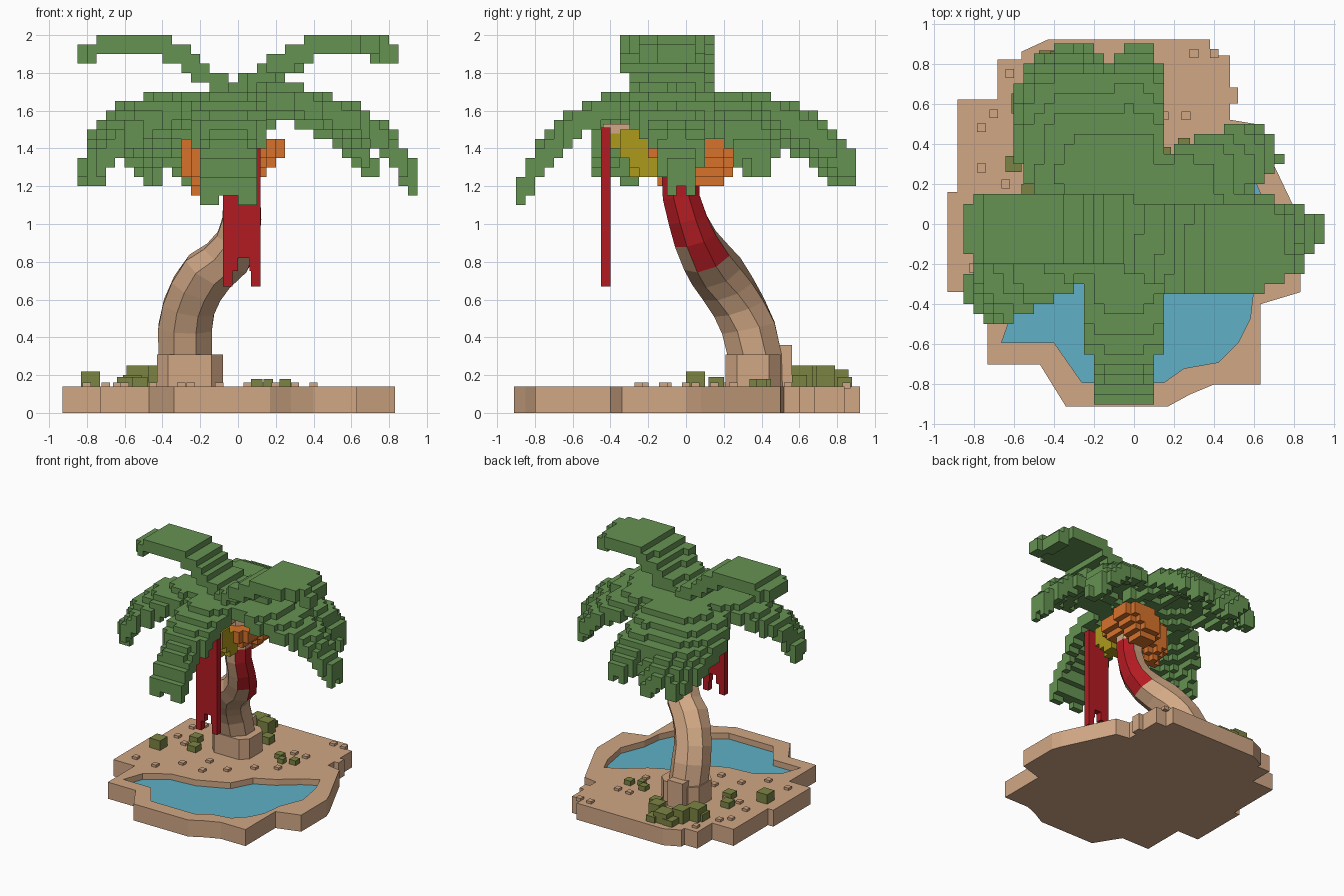
import bpy, bmesh, math
from mathutils import Vector

if "Cube" in bpy.data.objects:
    bpy.data.objects.remove(bpy.data.objects["Cube"])

V = 0.05  # block size of the leafy parts


def mat(name, rgb):
    m = bpy.data.materials.new(name)
    m.diffuse_color = (*rgb, 1)
    m.use_nodes = True
    m.node_tree.nodes["Principled BSDF"].inputs["Base Color"].default_value = m.diffuse_color
    return m


SAND = mat("sand_tan", (0.64, 0.39, 0.235))
WATER = mat("water_blue", (0.115, 0.44, 0.57))
GREEN = mat("leaf_green", (0.13, 0.29, 0.085))
OLIVE = mat("shrub_olive", (0.2, 0.23, 0.055))
RED = mat("cloth_red", (0.45, 0.011, 0.016))
ORANGE = mat("fruit_orange", (0.68, 0.17, 0.024))
YELLOW = mat("fruit_yellow", (0.42, 0.32, 0.012))


def finish(name, bm, *mats):
    bmesh.ops.recalc_face_normals(bm, faces=bm.faces)
    me = bpy.data.meshes.new(name)
    bm.to_mesh(me)
    bm.free()
    ob = bpy.data.objects.new(name, me)
    bpy.context.collection.objects.link(ob)
    for m in mats:
        me.materials.append(m)
    return ob


def prism(name, pts, z0, z1, m):
    bm = bmesh.new()
    f = bm.faces.new([bm.verts.new((x, y, z0)) for x, y in pts])
    r = bmesh.ops.extrude_face_region(bm, geom=[f])
    vs = [v for v in r["geom"] if isinstance(v, bmesh.types.BMVert)]
    bmesh.ops.translate(bm, verts=vs, vec=(0, 0, z1 - z0))
    if len(bm.faces) == len(pts) + 1:  # close the start cap if it was moved
        bm.faces.new([v for v in bm.verts if v not in vs])
    return finish(name, bm, m)


def boxes(name, items, m):
    """Each item is (x0, x1, y0, y1, z0, z1)."""
    bm = bmesh.new()
    for x0, x1, y0, y1, z0, z1 in items:
        vs = bmesh.ops.create_cube(bm, size=1)["verts"]
        for v in vs:
            v.co = ((x0 + x1) / 2 + v.co.x * (x1 - x0), (y0 + y1) / 2 + v.co.y * (y1 - y0),
                    (z0 + z1) / 2 + v.co.z * (z1 - z0))
    return finish(name, bm, m)


def blocks(name, cells, m):
    """Skin a set of grid cells with only their outer faces."""
    bm, cache = bmesh.new(), {}

    def vert(p):
        if p not in cache:
            cache[p] = bm.verts.new([c * V for c in p])
        return cache[p]
    for c in cells:
        for a in range(3):
            for s in (0, 1):
                n = list(c)
                n[a] += 2 * s - 1
                if tuple(n) in cells:
                    continue
                quad = []
                for i, j in ((0, 0), (1, 0), (1, 1), (0, 1)):
                    p = list(c)
                    p[a] += s
                    p[(a + 1) % 3] += i
                    p[(a + 2) % 3] += j
                    quad.append(vert(tuple(p)))
                bm.faces.new(quad if s else quad[::-1])
    me = bpy.data.meshes.new(name)
    bm.to_mesh(me)
    bm.free()
    me.materials.append(m)
    bpy.context.collection.objects.link(bpy.data.objects.new(name, me))


def cell(p):
    return tuple(math.floor(c / V) for c in p)


def frond(name, path, droop):
    """Path of (x, y, z, half width); the sides sag by droop."""
    cells = set()
    for a, b in zip(path, path[1:]):
        d = Vector((b[0] - a[0], b[1] - a[1], 0)).normalized()
        side = Vector((-d.y, d.x, 0))
        for i in range(25):
            t = i / 24
            x, y, z, w = [p + (q - p) * t for p, q in zip(a, b)]
            for j in range(-16, 17):
                s = j / 16
                p = Vector((x, y, z - droop * s * s)) + side * (w * s)
                cells.add(cell(p))
                cells.add(cell(p - Vector((0, 0, V))))
    blocks(name, cells, GREEN)


def clump(name, balls, m):
    cells = set()
    for x, y, z, rx, ry, rz in balls:
        for i in range(-9, 10):
            for j in range(-9, 10):
                for k in range(-9, 10):
                    c = cell((x + i * V, y + j * V, z + k * V))
                    q = [(n + 0.5) * V for n in c]
                    if ((q[0] - x) / rx) ** 2 + ((q[1] - y) / ry) ** 2 + ((q[2] - z) / rz) ** 2 <= 1:
                        cells.add(c)
    blocks(name, cells, m)


# island with a pond cut into it
island = prism("island", [
    (-0.93, -0.34), (-0.73, -0.34), (-0.73, -0.7), (-0.47, -0.7), (-0.34, -0.91), (0.17, -0.91),
    (0.28, -0.85), (0.4, -0.8), (0.63, -0.8), (0.63, -0.4), (0.83, -0.34), (0.83, 0), (0.8, 0.08),
    (0.6, 0.5), (0.48, 0.52), (0.48, 0.84), (0.38, 0.84), (0.38, 0.92), (-0.43, 0.92), (-0.56, 0.86),
    (-0.56, 0.82), (-0.68, 0.82), (-0.68, 0.62), (-0.88, 0.62), (-0.88, 0.16), (-0.93, 0.16)], 0, 0.14, SAND)
pond = [(-0.66, -0.59), (-0.4, -0.59), (-0.26, -0.79), (0.15, -0.79), (0.25, -0.72), (0.42, -0.69),
        (0.52, -0.59), (0.58, -0.47), (0.6, -0.3), (0.68, -0.1), (0.64, 0.13), (0.58, 0.27), (0.45, 0.2),
        (0.3, 0.08), (0.14, 0.0), (0.05, -0.17), (-0.2, -0.28), (-0.42, -0.3), (-0.6, -0.42)]
cutter = prism("pond_cutter", pond, 0.07, 0.3, SAND)
cutter.hide_render = True
cutter.hide_viewport = True
mod = island.modifiers.new("pond", "BOOLEAN")
mod.operation, mod.object, mod.solver = "DIFFERENCE", cutter, "EXACT"
prism("pond_water", pond, 0.065, 0.09, WATER)

# pebbles and shrubs
boxes("pebbles", [(x - .022, x + .022, y - .022, y + .022, 0.13, 0.16) for x, y in (
    (.15, .54), (.26, .54), (.3, .85), (.4, .85), (-.76, .48), (-.7, .55), (-.76, .28),
    (-.64, .2), (-.52, .2), (-.8, -.22), (-.45, -.1), (-.25, -.12), (-.1, .0), (.05, .15), (.2, .25),
    (-.6, -.25), (-.3, .05), (-.62, .75))] + [(.46, .52, .6, .68, 0, .14)], SAND)
boxes("shrubs", [(x - r, x + r, y - r, y + r, 0.13, z) for x, y, r, z in (
    (-.78, .05, .05, .22), (-.52, .16, .04, .19), (-.6, .3, .04, .19), (-.53, .62, .06, .25),
    (-.46, .72, .05, .25), (-.56, .6, .05, .2), (-.36, .8, .06, .23), (-.25, .74, .05, .25),
    (-.28, .84, .04, .19), (-.43, .82, .045, .19), (.1, .42, .03, .18), (.16, .36, .025, .18),
    (.25, .4, .03, .18), (-.14, .6, .04, .2))], OLIVE)

# leaning trunk with a cloth wrapped on its right side
path = [(-.28, .37, .12, .145), (-.28, .365, .3, .145), (-.28, .33, .45, .145), (-.26, .28, .56, .14),
        (-.215, .22, .66, .14), (-.15, .16, .75, .14), (-.06, .11, .82, .13), (.0, .05, .92, .115),
        (.02, .01, 1.02, .105), (.02, -.025, 1.14, .1), (.02, -.03, 1.25, .1), (.02, -.02, 1.6, .095)]
bm = bmesh.new()
rings = []
for i, (x, y, z, r) in enumerate(path):
    p, q = path[max(i - 1, 0)], path[min(i + 1, len(path) - 1)]
    t = Vector(q[:3]) - Vector(p[:3])
    t.z *= 1.6
    t.normalize()
    u = Vector((0, 1, 0)).cross(t).normalized()
    w = t.cross(u)
    ring = []
    for k in range(8):
        a = math.pi / 8 + k * math.pi / 4
        ring.append(bm.verts.new(Vector((x, y, z)) + (u * math.cos(a) + w * math.sin(a)) * r * 1.06))
    rings.append(ring)
for i, (a, b) in enumerate(zip(rings, rings[1:])):
    for k in range(8):
        f = bm.faces.new((a[k], a[(k + 1) % 8], b[(k + 1) % 8], b[k]))
        f.material_index = 1 if 6 <= i <= 9 and k in ((0, 7) if i < 7 else (0, 6, 7)) else 0
bm.faces.new(rings[0][::-1])
bm.faces.new(rings[-1])
finish("trunk", bm, SAND, RED)
prism("trunk_foot", [(-.43, .27), (-.37, .21), (-.14, .21), (-.08, .27), (-.08, .44), (-.14, .5), (-.37, .5),
                     (-.43, .44)], .13, .31, SAND)
boxes("trunk_heel", [(-.36, -.22, .45, .56, .13, .36)], SAND)

# hanging banner with a notched lower edge, and its pole
boxes("banner", [(-.08, .12, -.45, -.4, .82, 1.51), (-.08, 0, -.45, -.4, .75, .82), (.06, .12, -.45, -.4, .75, .82),
                 (-.08, -.03, -.45, -.4, .67, .75), (.07, .12, -.45, -.4, .67, .75)], RED)
boxes("banner_pole", [(-.01, .05, -.44, .0, 1.48, 1.53)], SAND)

# fruit
clump("orange_fruit", [(-.17, -.03, 1.34, .13, .14, .19), (.12, .12, 1.4, .12, .15, .12), (.02, .13, 1.33, .13, .13, .15),
                       (.09, -.06, 1.4, .11, .13, .11), (0, 0, 1.45, .22, .18, .08)], ORANGE)
clump("yellow_fruit", [(.02, -.29, 1.43, .09, .1, .09), (.03, -.21, 1.34, .09, .09, .11)], YELLOW)

# lower ring of drooping fronds
frond("front_frond", [(-.03, 0, 1.69, .14), (-.04, -.3, 1.69, .17), (-.05, -.5, 1.63, .15), (-.05, -.65, 1.53, .15),
                      (-.05, -.77, 1.4, .13), (-.05, -.86, 1.23, .1)], .04)
frond("left_frond", [(0, -.03, 1.69, .12), (-.35, -.1, 1.69, .18), (-.55, -.22, 1.62, .19),
                     (-.7, -.33, 1.5, .15), (-.8, -.38, 1.31, .07)], .05)
frond("right_frond", [(0, -.03, 1.7, .15), (.35, -.07, 1.7, .24), (.55, -.07, 1.63, .21), (.72, -.04, 1.53, .13),
                      (.83, -.03, 1.43, .08), (.92, -.03, 1.28, .06)], .04)
frond("back_right_frond", [(0, .02, 1.68, .12), (.3, .2, 1.68, .17), (.46, .3, 1.61, .15), (.6, .36, 1.51, .11),
                           (.69, .38, 1.36, .05)], .04)
frond("back_left_frond", [(0, .03, 1.69, .2), (-.2, .3, 1.69, .31), (-.28, .5, 1.62, .33), (-.33, .68, 1.53, .25),
                          (-.36, .85, 1.37, .1)], .11)
frond("back_frond", [(0, .05, 1.67, .12), (-.02, .4, 1.67, .13), (0, .7, 1.54, .11), (.03, .87, 1.37, .06)], .04)

# upper pair of raised fronds
frond("upper_left_frond", [(0, -.03, 1.72, .13), (-.15, -.03, 1.8, .15), (-.3, -.03, 1.91, .16), (-.42, -.03, 1.98, .16),
                           (-.6, -.03, 1.98, .16), (-.72, -.03, 1.96, .15), (-.81, -.03, 1.93, .1)], 0)
frond("upper_right_frond", [(0, -.05, 1.72, .13), (.15, -.1, 1.8, .18), (.3, -.12, 1.91, .21), (.42, -.12, 1.98, .21),
                            (.6, -.12, 1.98, .19), (.72, -.11, 1.96, .15), (.79, -.1, 1.93, .1)], 0)
